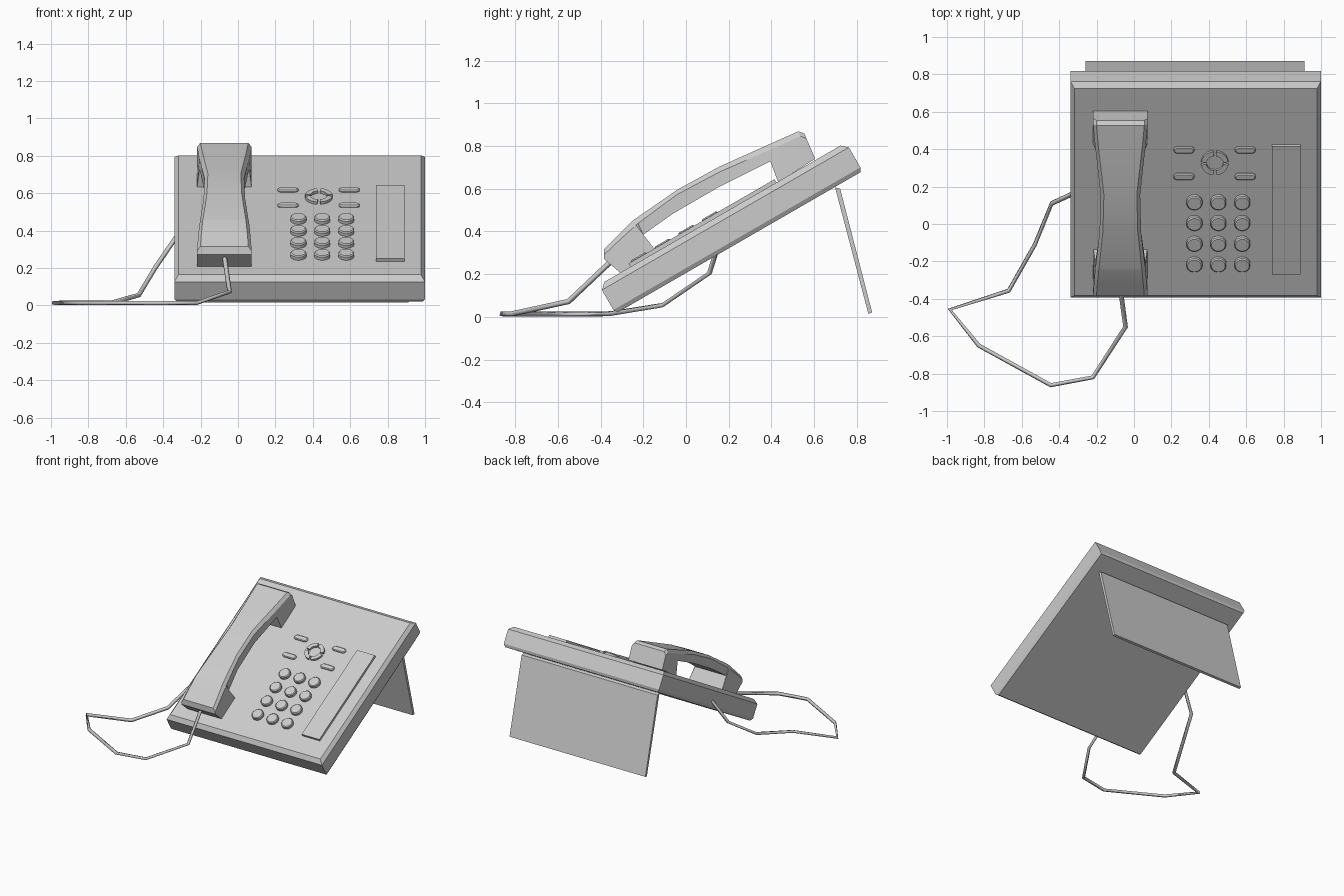
import bpy, bmesh, math
from mathutils import Matrix, Vector

cube = bpy.data.objects.get("Cube")
if cube:
    bpy.data.objects.remove(cube, do_unlink=True)

grey = bpy.data.materials.new("plain_grey")
grey.use_nodes = True
grey.diffuse_color = (0.6, 0.6, 0.6, 1)
grey.node_tree.nodes["Principled BSDF"].inputs["Base Color"].default_value = (0.6, 0.6, 0.6, 1)

# Sloped desk frame: local x across, y up the slope, z away from the panel
SLOPE = Matrix.Translation((0, -0.33, 0.015)) @ Matrix.Rotation(math.radians(30), 4, 'X')
TOP = 0.155


def loft(name, loops, matrix=Matrix(), closed=False):
    """Skin matching loops of points; cap the ends unless closed."""
    bm = bmesh.new()
    rings = [[bm.verts.new(p) for p in loop] for loop in loops]
    pairs = list(zip(rings, rings[1:]))
    if closed:
        pairs.append((rings[-1], rings[0]))
    else:
        bm.faces.new(rings[0])
        bm.faces.new(rings[-1])
    for a, b in pairs:
        for i in range(len(a)):
            j = (i + 1) % len(a)
            bm.faces.new((a[i], a[j], b[j], b[i]))
    bmesh.ops.recalc_face_normals(bm, faces=bm.faces)
    bm.transform(matrix)
    mesh = bpy.data.meshes.new(name)
    bm.to_mesh(mesh)
    bm.free()
    mesh.materials.append(grey)
    obj = bpy.data.objects.new(name, mesh)
    bpy.context.collection.objects.link(obj)
    return obj


def rect(x0, x1, y0, y1, z, dx=0, dy=0):
    return [(x0 + dx, y0 + dy, z), (x1 - dx, y0 + dy, z),
            (x1 - dx, y1 - dy, z), (x0 + dx, y1 - dy, z)]


def pill(x, y, z, r, half=0, n=16):
    """Circle, stretched sideways by half into a rounded bar."""
    pts = []
    for i in range(n):
        a = math.tau * (i + 0.5) / n
        pts.append((x + math.copysign(half, math.cos(a)) + r * math.cos(a), y + r * math.sin(a), z))
    return pts


def button(name, x, y, r, height, half=0):
    rim = 0.006
    loft(name, [pill(x, y, TOP - 0.01, r, half), pill(x, y, TOP + height - rim, r, half),
                pill(x, y, TOP + height, r - rim, half)], SLOPE)


# Body with chamfered rims
loft("body", [rect(-0.34, 1, 0, 1.336, z, dx, dy) for z, dx, dy in
              ((0, 0.012, 0.012), (0.02, 0, 0), (0.128, 0, 0), (TOP, 0.022, 0.03))], SLOPE)

# Label plate
loft("label_plate", [rect(0.737, 0.89, 0.17, 0.96, z) for z in (TOP - 0.01, TOP + 0.018)], SLOPE)

# Number keys
for row in range(4):
    for col in range(3):
        button("number_key", 0.323 + 0.128 * col, 0.226 + 0.128 * row, 0.043, 0.025)

# Soft keys
for x in (0.267, 0.595):
    for y in (0.765, 0.93):
        button("soft_key", x, y, 0.02, 0.012, 0.036)

# Navigation ring in four arcs
for quarter in range(4):
    loops = []
    for i in range(7):
        a = math.radians(90 * quarter + 7 + 76 * i / 6)
        loops.append([(0.432 + r * math.cos(a), 0.853 + r * math.sin(a), z)
                      for r, z in ((0.045, TOP - 0.01), (0.073, TOP - 0.01),
                                   (0.073, TOP + 0.016), (0.045, TOP + 0.016))])
    loft("navigation_arc", loops, SLOPE)

# Stand leaf
leaf = ((0.698, 0.607), (0.722, 0.6), (0.872, 0.02), (0.854, 0.015))
loft("stand", [[(x, y, z) for y, z in leaf] for x in (-0.26, 0.912)])

# Handset: top (y, z), bottom (y, z), top half width, bottom half width
stations = (
    ((-0.385, 0.315), (-0.385, 0.272), 0.146, 0.146),
    ((-0.33, 0.37), (-0.306, 0.205), 0.142, 0.146),
    ((-0.25, 0.45), (-0.135, 0.302), 0.134, 0.144),
    ((-0.235, 0.461), (-0.2, 0.385), 0.132, 0.134),
    ((-0.04, 0.596), (-0.06, 0.484), 0.111, 0.111),
    ((0.157, 0.704), (0.157, 0.61), 0.106, 0.106),
    ((0.367, 0.798), (0.395, 0.728), 0.13, 0.132),
    ((0.4, 0.813), (0.432, 0.63), 0.134, 0.146),
    ((0.526, 0.869), (0.585, 0.728), 0.146, 0.146),
    ((0.554, 0.859), (0.605, 0.74), 0.146, 0.146),
)
loops = []
for top, bottom, wt, wb in stations:
    t, b = Vector((0, *top)), Vector((0, *bottom))
    shoulder = t + (b - t).normalized() * 0.025
    half = [(b, wb), (shoulder, wt), (t, wt - 0.018)]
    ring = [p + Vector((w, 0, 0)) for p, w in half]
    ring += [p - Vector((w, 0, 0)) for p, w in reversed(half)]
    loops.append([p + Vector((-0.073, 0, 0)) for p in ring])
handset = loft("handset", loops)
bpy.ops.object.select_all(action='DESELECT')
handset.select_set(True)
bpy.context.view_layer.objects.active = handset
bpy.ops.object.shade_smooth_by_angle(angle=math.radians(25))

# Cord lying on the desk
path = ((-0.075, -0.33, 0.28), (-0.045, -0.55, 0.072), (-0.22, -0.82, 0.013),
        (-0.445, -0.862, 0.013), (-0.83, -0.65, 0.013), (-0.985, -0.457, 0.013),
        (-0.67, -0.357, 0.015), (-0.53, -0.11, 0.055), (-0.44, 0.11, 0.205),
        (-0.32, 0.165, 0.38))
curve = bpy.data.curves.new("cord", 'CURVE')
curve.dimensions = '3D'
curve.bevel_depth = 0.013
curve.bevel_resolution = 0
curve.use_fill_caps = True
spline = curve.splines.new('POLY')
spline.points.add(len(path) - 1)
for point, co in zip(spline.points, path):
    point.co = (*co, 1)
curve.materials.append(grey)
cord = bpy.data.objects.new("cord", curve)
bpy.context.collection.objects.link(cord)
